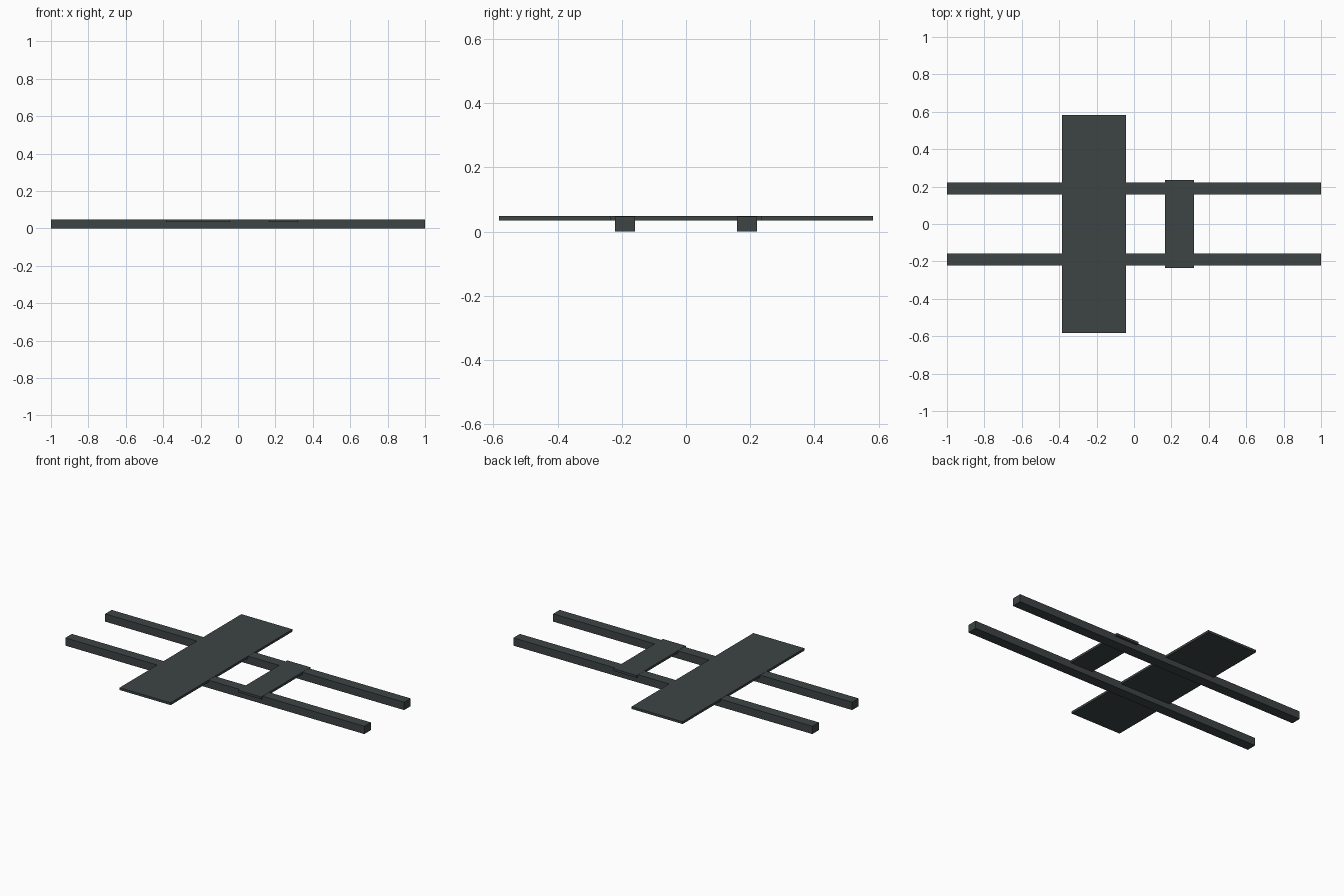
import bpy

if "Cube" in bpy.data.objects:
    bpy.data.objects.remove(bpy.data.objects["Cube"])

# Single dark slate colour
slate = bpy.data.materials.new("dark_slate")
slate.diffuse_color = (0.047, 0.058, 0.058, 1)
slate.use_nodes = True
slate.node_tree.nodes["Principled BSDF"].inputs["Base Color"].default_value = slate.diffuse_color


def box(name, x, y, z):
    """Box spanning the given (low, high) ranges."""
    spans = (x, y, z)
    bpy.ops.mesh.primitive_cube_add(size=1, location=[(a + b) / 2 for a, b in spans])
    ob = bpy.context.object
    ob.name = name
    ob.scale = [b - a for a, b in spans]
    bpy.ops.object.transform_apply(location=False, rotation=False, scale=True)
    ob.data.materials.append(slate)
    return ob


# Two long parallel rails
for side, y in (("front", -0.19), ("back", 0.19)):
    box(side + "_rail", (-1, 1), (y - 0.031, y + 0.031), (0, 0.047))

# Wide and narrow cross plates let into the top of the rails
box("wide_cross_plate", (-0.385, -0.043), (-0.582, 0.582), (0.034, 0.048))
box("narrow_cross_plate", (0.165, 0.32), (-0.235, 0.235), (0.034, 0.048))
